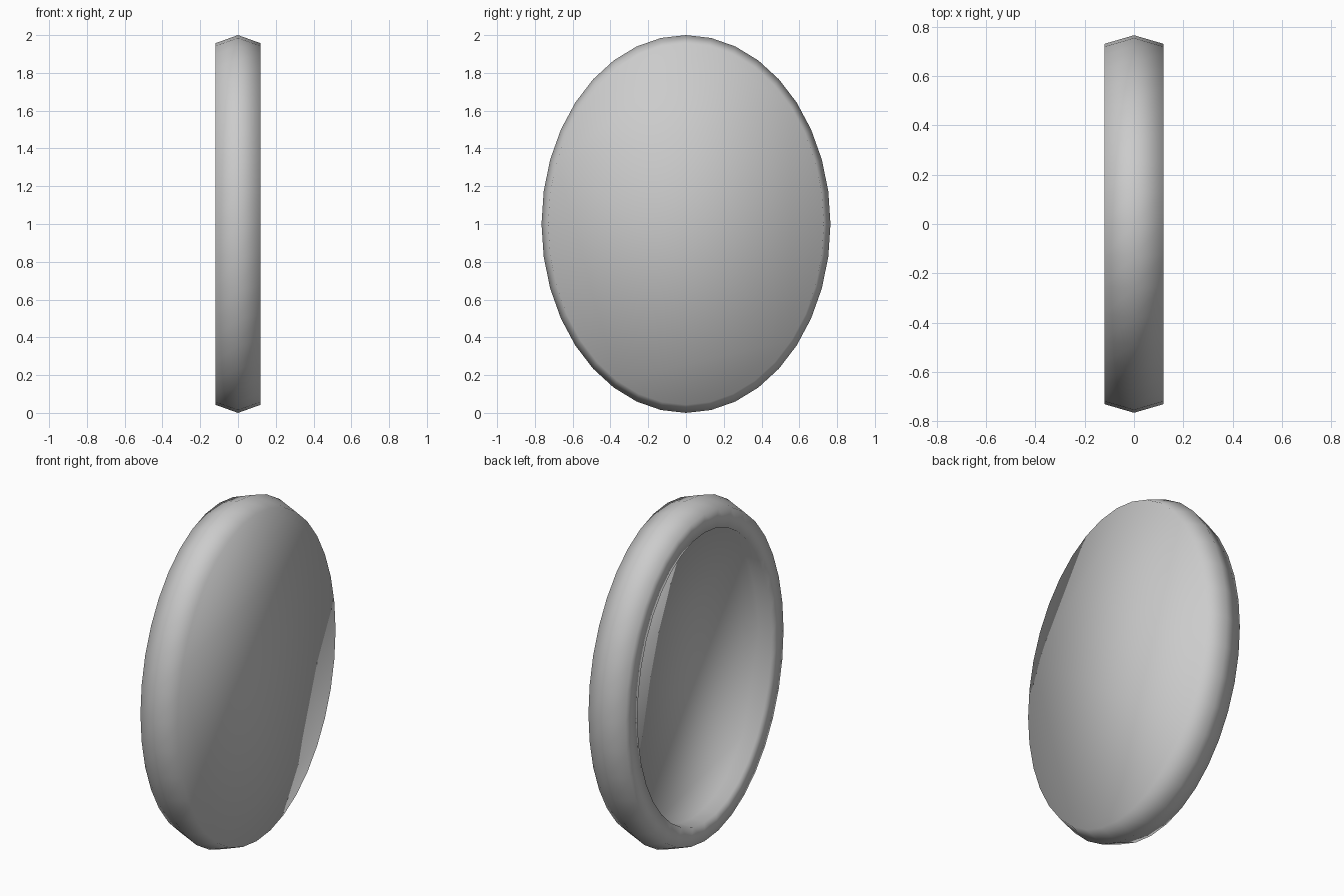
import bpy, bmesh
from math import sin, cos, tau

if "Cube" in bpy.data.objects:
    bpy.data.objects.remove(bpy.data.objects["Cube"])

SEGMENTS = 36
HALF_Y, HALF_Z = 0.765, 1.0
RECESS_X = -0.035

# rim cross-section: (x, half width in y, half height in z), from the recess floor round to the closed face
profile = [(RECESS_X, 0.62, 0.847), (-0.12, 0.62, 0.847), (-0.12, 0.73, 0.957),
           (0.0, HALF_Y, HALF_Z), (0.12, 0.73, 0.957)]

bm = bmesh.new()


def ring(x, a, b):
    return [bm.verts.new((x, a * sin(tau * i / SEGMENTS), 1.0 + b * cos(tau * i / SEGMENTS)))
            for i in range(SEGMENTS)]


rings = [ring(*p) for p in profile]

# elliptical rim
for a, b in zip(rings, rings[1:]):
    for i in range(SEGMENTS):
        j = (i + 1) % SEGMENTS
        bm.faces.new((a[i], a[j], b[j], b[i]))

# recess floor and closed outer face
bm.faces.new(rings[0])
bm.faces.new(rings[-1])
bmesh.ops.recalc_face_normals(bm, faces=bm.faces)

mesh = bpy.data.meshes.new("oval_dish")
bm.to_mesh(mesh)
bm.free()
mesh.shade_smooth()
dish = bpy.data.objects.new("oval_dish", mesh)
bpy.context.collection.objects.link(dish)
